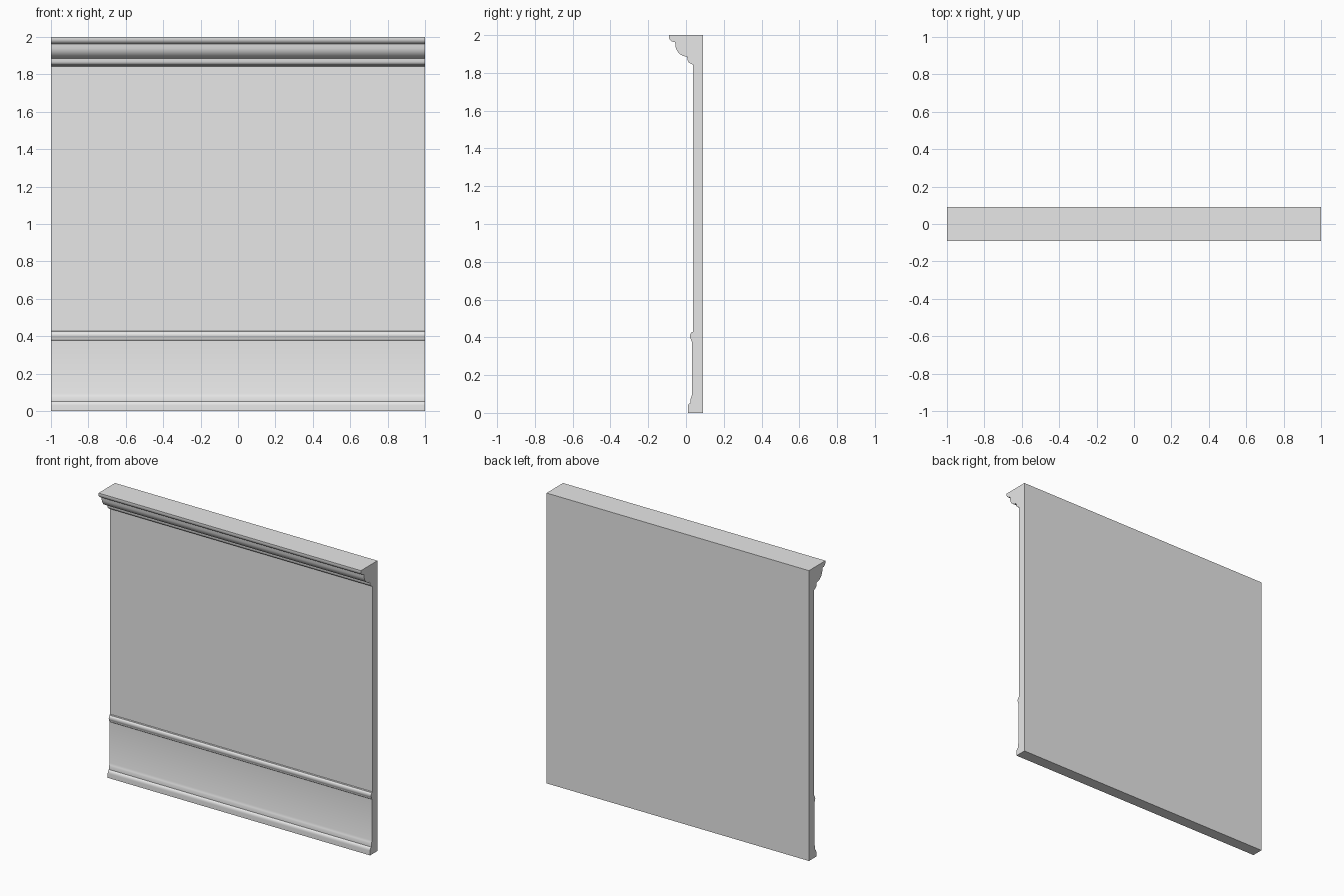
import bpy
import bmesh
import math

cube = bpy.data.objects.get("Cube")
if cube:
    bpy.data.objects.remove(cube, do_unlink=True)

HALF_WIDTH = 1.0
BACK = 0.09
WALL = 0.037    # front of the upper wall
DADO = 0.031    # front of the lower wall

# One plain paint colour
paint = bpy.data.materials.new("grey_paint")
paint.use_nodes = True
paint.diffuse_color = (0.8, 0.8, 0.8, 1)
paint.node_tree.nodes["Principled BSDF"].inputs["Base Color"].default_value = (0.8, 0.8, 0.8, 1)


def arc(cy, cz, ry, rz, start, end, steps=6):
    """Points (y, z) along an elliptical arc, angles in degrees."""
    angles = [math.radians(start + (end - start) * i / steps) for i in range(steps + 1)]
    return [(cy + ry * math.cos(a), cz + rz * math.sin(a)) for a in angles]


# Moulding profiles, listed from bottom to top
baseboard = [(0.01, 0), (0.01, 0.03)]
baseboard += arc(0.024, 0.03, 0.014, 0.022, 180, 90)[1:]
baseboard += [(0.024, 0.074), (0.027, 0.082), (DADO, 0.095)]

chair_rail = [(DADO, 0.378), (0.027, 0.383), (0.026, 0.39)]
chair_rail += arc(0.03, 0.406, 0.009, 0.016, 220, 110)
chair_rail += [(0.028, 0.426), (WALL, 0.428)]

cornice = [(WALL, 1.843), (0.028, 1.847)]
cornice += arc(0.028, 1.872, 0.02, 0.022, 265, 180)
cornice += [(0.006, 1.883)]
cornice += arc(0.006, 1.95, 0.062, 0.064, 270, 180, 8)
cornice += [(-0.058, 1.962)]
cornice += arc(-0.064, 1.99, 0.026, 0.026, 275, 180)
cornice += [(-0.09, 2)]

profile = baseboard + chair_rail + cornice + [(BACK, 2), (BACK, 0)]

# Wall section: the whole profile swept across the width
bm = bmesh.new()
end_face = bm.faces.new([bm.verts.new((-HALF_WIDTH, y, z)) for y, z in profile])
swept = bmesh.ops.extrude_face_region(bm, geom=[end_face], use_keep_orig=True)
moved = [v for v in swept["geom"] if isinstance(v, bmesh.types.BMVert)]
bmesh.ops.translate(bm, verts=moved, vec=(2 * HALF_WIDTH, 0, 0))
bmesh.ops.recalc_face_normals(bm, faces=bm.faces)

mesh = bpy.data.meshes.new("panelled_wall")
bm.to_mesh(mesh)
bm.free()
mesh.materials.append(paint)
wall = bpy.data.objects.new("panelled_wall", mesh)
bpy.context.collection.objects.link(wall)

# Soft curves on the mouldings, crisp edges elsewhere
bpy.ops.object.select_all(action="DESELECT")
wall.select_set(True)
bpy.context.view_layer.objects.active = wall
bpy.ops.object.shade_smooth_by_angle(angle=math.radians(30))
